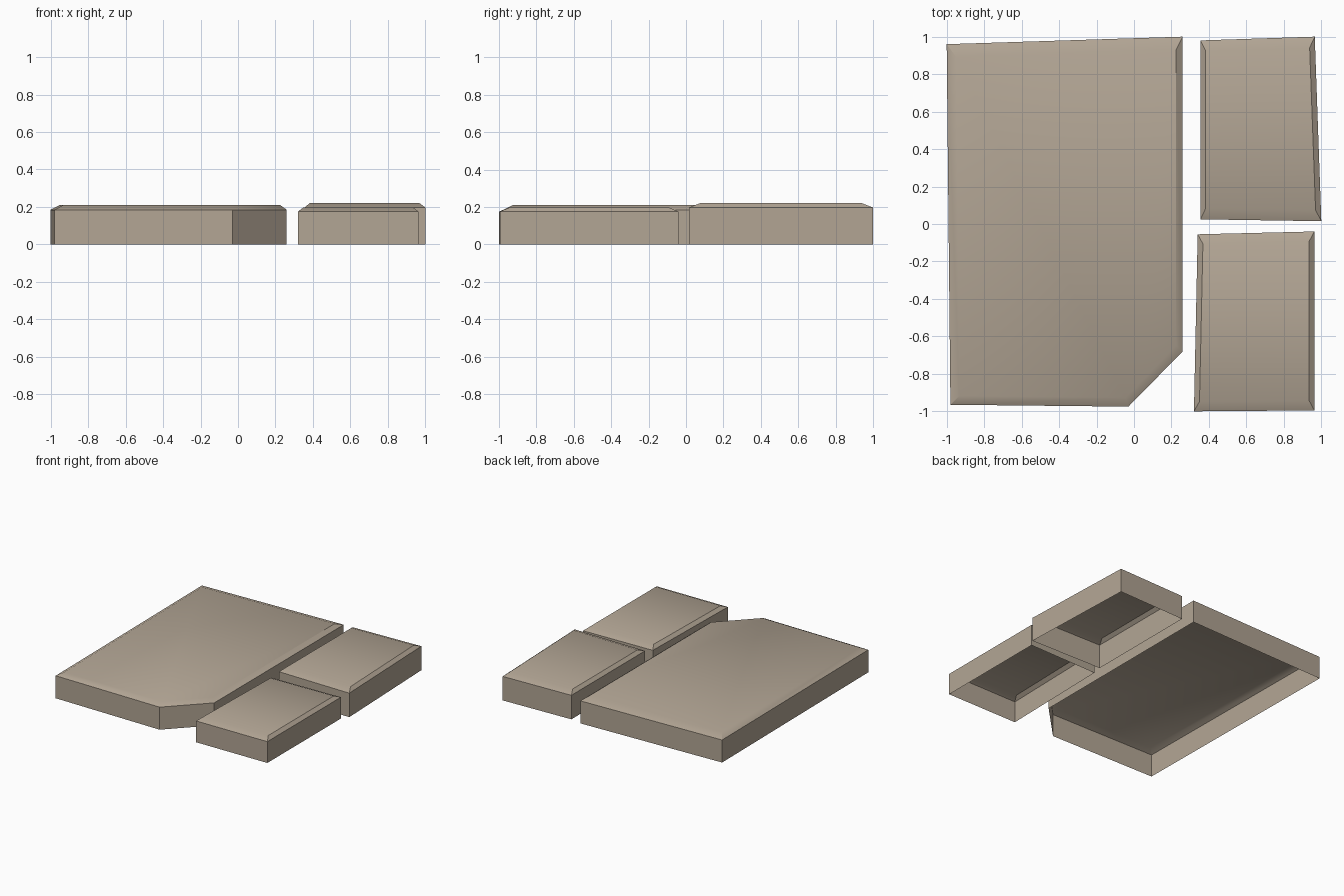
import bpy
import bmesh
from mathutils import Vector
from math import radians

cube = bpy.data.objects.get("Cube")
if cube:
    bpy.data.objects.remove(cube, do_unlink=True)

# One warm stone colour
stone = bpy.data.materials.new("beige_stone")
stone.use_nodes = True
colour = (0.45, 0.38, 0.30, 1)
stone.diffuse_color = colour
bsdf = stone.node_tree.nodes["Principled BSDF"]
bsdf.inputs["Base Color"].default_value = colour
bsdf.inputs["Roughness"].default_value = 0.9


def slab(name, outline, wall, top, centre, scale):
    """Hollow slab, open below, with a chamfered rim; outline runs counter-clockwise."""
    c = Vector(centre)
    rim = []
    for p in outline:
        d = Vector(p) - c
        rim.append((c.x + d.x * scale[0], c.y + d.y * scale[1]))
    bm = bmesh.new()
    rings = [[bm.verts.new((x, y, z)) for x, y in pts]
             for pts, z in ((outline, 0), (outline, wall), (rim, top))]
    n = len(outline)
    for low, high in zip(rings, rings[1:]):
        for i in range(n):
            j = (i + 1) % n
            bm.faces.new((low[i], low[j], high[j], high[i]))
    bm.faces.new(rings[-1])
    mesh = bpy.data.meshes.new(name)
    bm.to_mesh(mesh)
    bm.free()
    mesh.materials.append(stone)
    obj = bpy.data.objects.new(name, mesh)
    bpy.context.collection.objects.link(obj)
    bpy.ops.object.select_all(action="DESELECT")
    obj.select_set(True)
    bpy.context.view_layer.objects.active = obj
    bpy.ops.object.shade_smooth_by_angle(angle=radians(30))
    return obj


# Large paving slab with one clipped corner
slab("large_slab",
     [(-0.98, -0.965), (-0.03, -0.975), (0.26, -0.68), (0.26, 1.0), (-1.0, 0.96)],
     0.185, 0.21, (-0.26, -0.17), (0.933, 0.94))

# Two smaller slabs beside it
slab("small_back_slab",
     [(0.355, 0.025), (1.0, 0.015), (0.965, 1.0), (0.355, 0.98)],
     0.197, 0.22, (0.66, 0.51), (0.91, 0.88))
slab("small_front_slab",
     [(0.32, -1.0), (0.963, -0.995), (0.963, -0.04), (0.34, -0.055)],
     0.175, 0.198, (0.65, -0.52), (0.91, 0.89))
